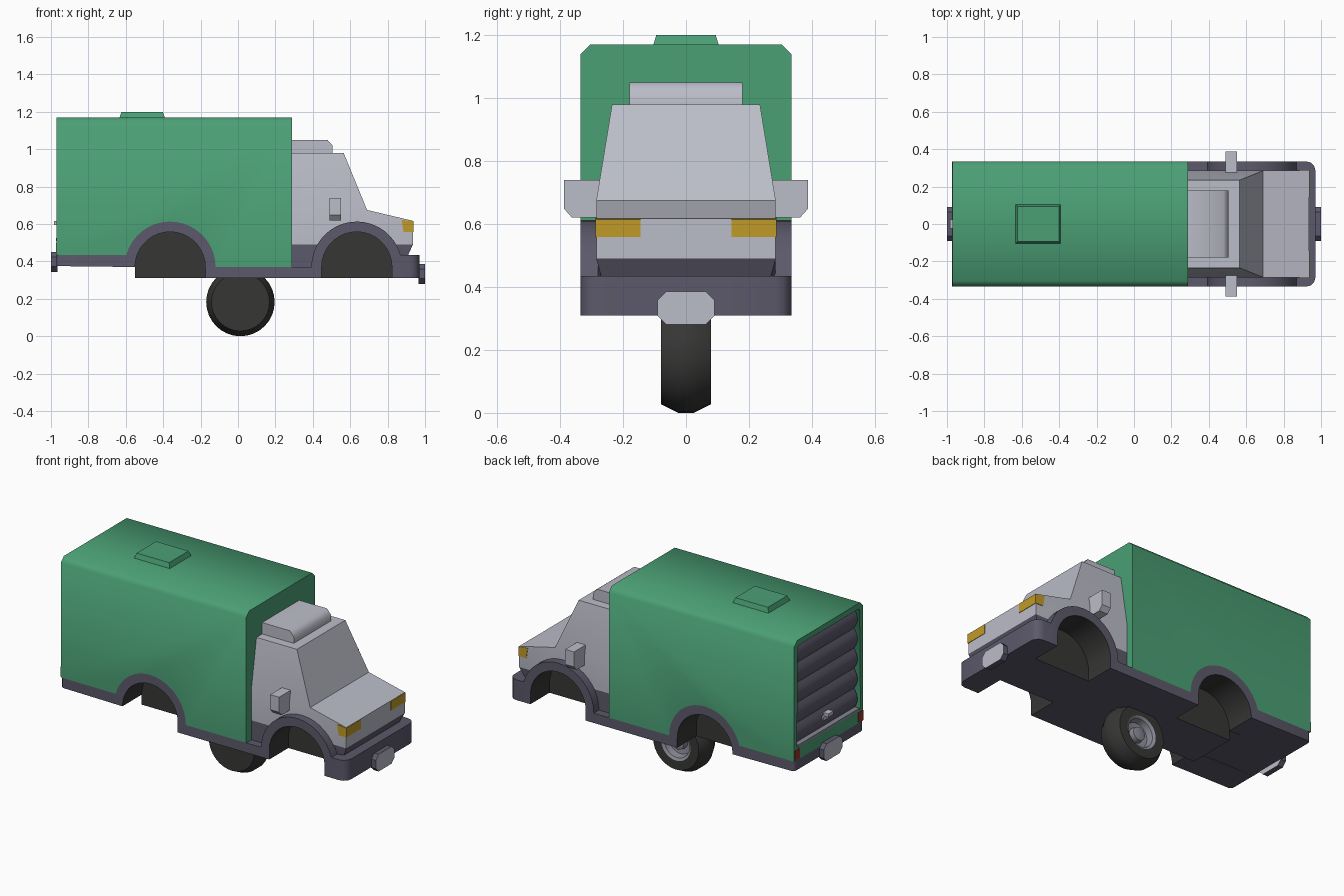
import bpy, bmesh, math
from mathutils import Vector

if "Cube" in bpy.data.objects:
    bpy.data.objects.remove(bpy.data.objects["Cube"])


def material(name, rgb):
    m = bpy.data.materials.new(name)
    m.use_nodes = True
    m.diffuse_color = (*rgb, 1)
    m.node_tree.nodes["Principled BSDF"].inputs["Base Color"].default_value = (*rgb, 1)
    return m


GREEN = material("green paint", (0.07, 0.35, 0.178))
GREY = material("light grey", (0.5, 0.51, 0.58))
TRIM = material("dark violet grey", (0.107, 0.1, 0.145))
BLACK = material("rubber black", (0.037, 0.037, 0.036))
AMBER = material("amber lamp", (0.53, 0.33, 0.02))
RED = material("red lamp", (0.3, 0.035, 0.025))
STEEL = material("mid grey", (0.24, 0.24, 0.29))


def finish(bm, name, mats, rule=None, angle=35):
    """Turn a bmesh into a shaded object; rule(face) gives the material index."""
    bmesh.ops.recalc_face_normals(bm, faces=bm.faces)
    if rule:
        for f in bm.faces:
            f.material_index = rule(f)
    me = bpy.data.meshes.new(name)
    bm.to_mesh(me)
    bm.free()
    ob = bpy.data.objects.new(name, me)
    bpy.context.collection.objects.link(ob)
    for m in mats:
        me.materials.append(m)
    bpy.ops.object.select_all(action='DESELECT')
    ob.select_set(True)
    bpy.context.view_layer.objects.active = ob
    bpy.ops.object.shade_smooth_by_angle(angle=math.radians(angle))
    return ob


def prism(pts, a, b, axis="y"):
    """Extrude an x-z (axis y) or y-z (axis x) outline from a to b."""
    bm = bmesh.new()
    place = (lambda p, t: (p[0], t, p[1])) if axis == "y" else (lambda p, t: (t, p[0], p[1]))
    face = bm.faces.new([bm.verts.new(place(p, a)) for p in pts])
    ext = bmesh.ops.extrude_face_region(bm, geom=[face])
    shift = Vector(place((0, 0), b - a))
    for g in ext["geom"]:
        if isinstance(g, bmesh.types.BMVert):
            g.co += shift
    bmesh.ops.recalc_face_normals(bm, faces=bm.faces)
    return bm


def box(name, x, y, z, mat):
    return finish(prism([(x[0], z[0]), (x[1], z[0]), (x[1], z[1]), (x[0], z[1])], *y), name, [mat])


REAR, FRONT, AXLE_Z = -0.363, 0.635, 0.37


def arc(cx, r, start, end, n=18):
    steps = [math.radians(start + (end - start) * i / n) for i in range(n + 1)]
    return [(cx + r * math.cos(t), AXLE_Z + r * math.sin(t)) for t in steps]


# chassis: side rails with wheel arches, plus a solid middle
R_IN, R_OUT, LIP = 0.188, 0.243, 15.5
top_line = [(0.97, 0.435)] + arc(FRONT, R_OUT, LIP, 180) + arc(REAR, R_OUT, 0, 180 - LIP) + [(-0.97, 0.435)]
side_line = [(-0.97, 0.375)] + arc(REAR, R_IN, 180, 0)
side_line += [(REAR + R_IN, 0.31), (FRONT - R_IN, 0.31)] + arc(FRONT, R_IN, 180, 0)
side_line += [(FRONT + R_IN, 0.31), (0.97, 0.31)] + top_line


def in_well(f):
    c = f.calc_center_median()
    near = min(math.hypot(c.x - cx, c.z - AXLE_Z) for cx in (REAR, FRONT))
    return int(near < 0.2 and abs(f.normal.y) < 0.5)


for side, s in (("left", 1), ("right", -1)):
    bm = prism(side_line, 0.15 * s, 0.335 * s)
    for end, size in ((0.97, 0.05), (-0.97, 0.02)):
        edges = [e for e in bm.edges if all(abs(v.co.x - end) < 0.001 and abs(v.co.y) > 0.33 for v in e.verts)]
        bmesh.ops.bevel(bm, geom=edges, offset=size, segments=3, profile=0.5, affect='EDGES')
    finish(bm, side + "_chassis_rail", [TRIM, BLACK], in_well)

floor_line = [(-0.97, 0.375), (REAR - R_IN, 0.375), (REAR - R_IN, 0.31), (0.97, 0.31)] + top_line
finish(prism(floor_line, -0.15, 0.15), "chassis_middle", [TRIM, BLACK], lambda f: int(abs(f.normal.y) > 0.5))

# cargo box with chamfered roof edges and a recessed rear opening
BACK, ROOF = -0.97, 1.17
outline = [(BACK, ROOF), (BACK, 0.435)] + arc(REAR, R_OUT, 180 - LIP, 0) + [(0.29, AXLE_Z), (0.29, ROOF)]
bm = prism(outline, -0.335, 0.335)
edges = [e for e in bm.edges if all(v.co.z > 1.16 for v in e.verts)
         and abs(e.verts[0].co.y - e.verts[1].co.y) < 0.001]
bmesh.ops.bevel(bm, geom=edges, offset=0.03, segments=1, affect='EDGES')
bm.normal_update()
rear = [f for f in bm.faces if f.normal.x < -0.9 and f.calc_area() > 0.3]
bmesh.ops.inset_region(bm, faces=rear, thickness=0.038)
for v in rear[0].verts:
    if v.co.z < 0.6:
        v.co.z = 0.515
ext = bmesh.ops.extrude_face_region(bm, geom=rear)
for g in ext["geom"]:
    if isinstance(g, bmesh.types.BMVert):
        g.co.x += 0.045
bmesh.ops.delete(bm, geom=rear, context='FACES')
finish(bm, "cargo_box", [GREEN], angle=50)

# roller shutter of rounded slats, with sill, handle and tail lamps
SLATS, LOW, HIGH = 5, 0.515, 1.13
pitch = (HIGH - LOW) / SLATS
slat_line = [(-0.92, HIGH), (-0.92, LOW)]
for i in range(SLATS):
    for k in range(6 if i < SLATS - 1 else 7):
        slat_line.append((-0.935 - 0.024 * math.sin(math.pi * k / 6), LOW + pitch * (i + k / 6)))
finish(prism(slat_line, -0.296, 0.296), "rear_shutter", [TRIM], angle=30)
box("shutter_sill", (-0.972, -0.93), (-0.296, 0.296), (0.51, 0.525), STEEL)
box("shutter_handle_base", (-0.967, -0.94), (-0.045, 0.045), (0.575, 0.6), GREY)
box("shutter_handle_grip", (-0.985, -0.95), (-0.025, 0.025), (0.595, 0.615), GREY)
for side, s in (("left", 1), ("right", -1)):
    box(side + "_tail_lamp", (-0.974, -0.968), (0.285 * s, 0.334 * s), (0.44, 0.5), RED)

# roof hatch
bm = prism([(-0.635, 1.165), (-0.39, 1.165), (-0.402, 1.2), (-0.623, 1.2)], -0.105, 0.105)
for v in bm.verts:
    if v.co.z > 1.19:
        v.co.y *= 0.9
finish(bm, "roof_hatch", [GREEN], angle=20)

# cab: tapered above the waist, dark below the sill line
cab_line = [(0.29, 0.98), (0.29, AXLE_Z)] + arc(FRONT, 0.22, 180, 17)
cab_line += [(0.91, 0.435), (0.935, 0.49), (0.935, 0.617), (0.69, 0.675), (0.565, 0.98)]
bm = prism(cab_line, -0.285, 0.285)
for z in (0.49, 0.675):
    bmesh.ops.bisect_plane(bm, geom=bm.verts[:] + bm.edges[:] + bm.faces[:], dist=0.0005,
                           plane_co=(0, 0, z), plane_no=(0, 0, 1))
for v in bm.verts:
    if v.co.z > 0.9:
        v.co.y *= 0.235 / 0.285
    elif v.co.x > 0.9 and v.co.z < 0.45:
        v.co.y *= 0.27 / 0.285
finish(bm, "cab", [GREY, TRIM], lambda f: int(max(v.co.z for v in f.verts) < 0.495), angle=15)

# cab roof fairing
fairing = [(0.29, 0.975), (0.505, 0.975), (0.505, 1.02), (0.478, 1.05), (0.29, 1.05)]
finish(prism(fairing, -0.18, 0.18), "roof_fairing", [GREY], angle=50)

# headlamps wrapping the nose, and door mirrors
lamp = [(0.885, 0.558), (0.938, 0.558), (0.938, 0.615), (0.875, 0.622)]
for side, s in (("left", 1), ("right", -1)):
    finish(prism(lamp, 0.145 * s, 0.288 * s), side + "_headlamp", [AMBER])
    mirror = [(0.27 * s, 0.62), (0.362 * s, 0.62), (0.387 * s, 0.648), (0.387 * s, 0.74), (0.27 * s, 0.74)]
    finish(prism(mirror, 0.49, 0.55, "x"), side + "_mirror", [GREY])

# bumper pads with chamfered corners
W, C, H = 0.09, 0.027, 0.0525
pad = [(sy * (W - a), sz * (H - b)) for sy, sz, a, b in (
    (1, 1, 0, C), (1, 1, C, 0), (-1, 1, C, 0), (-1, 1, 0, C),
    (-1, -1, 0, C), (-1, -1, C, 0), (1, -1, C, 0), (1, -1, 0, C))]
for name, z, a, b in (("front_bumper_pad", 0.333, 0.965, 1.0), ("rear_bumper_pad", 0.397, -0.965, -1.0)):
    finish(prism([(y, z + h) for y, h in pad], a, b, "x"), name, [TRIM, GREY],
           lambda f: int(abs(f.normal.x) > 0.9))

# wheel: lathed tyre with a hub on its back face
tyre = [(0, -0.08), (0.155, -0.08), (0.183, -0.025), (0.183, 0.025), (0.155, 0.08), (0.1, 0.08)]
hub = [(0.085, 0.07), (0.075, 0.035), (0.045, 0.03), (0.04, 0.06), (0.02, 0.065), (0, 0.065)]
bm = bmesh.new()
verts = [bm.verts.new((r, y, 0)) for r, y in tyre + hub]
edges = [bm.edges.new(p) for p in zip(verts, verts[1:])]
bmesh.ops.spin(bm, geom=verts + edges, cent=(0, 0, 0), axis=(0, 1, 0), angle=math.tau, steps=32)
bmesh.ops.remove_doubles(bm, verts=bm.verts, dist=0.0005)
bmesh.ops.translate(bm, verts=bm.verts, vec=(0.013, 0, 0.183))


def hub_rule(f):
    far = max(math.hypot(v.co.x - 0.013, v.co.z - 0.183) for v in f.verts)
    return int(far < 0.11 and f.calc_center_median().y > 0)


finish(bm, "wheel", [BLACK, STEEL], hub_rule, angle=30)
